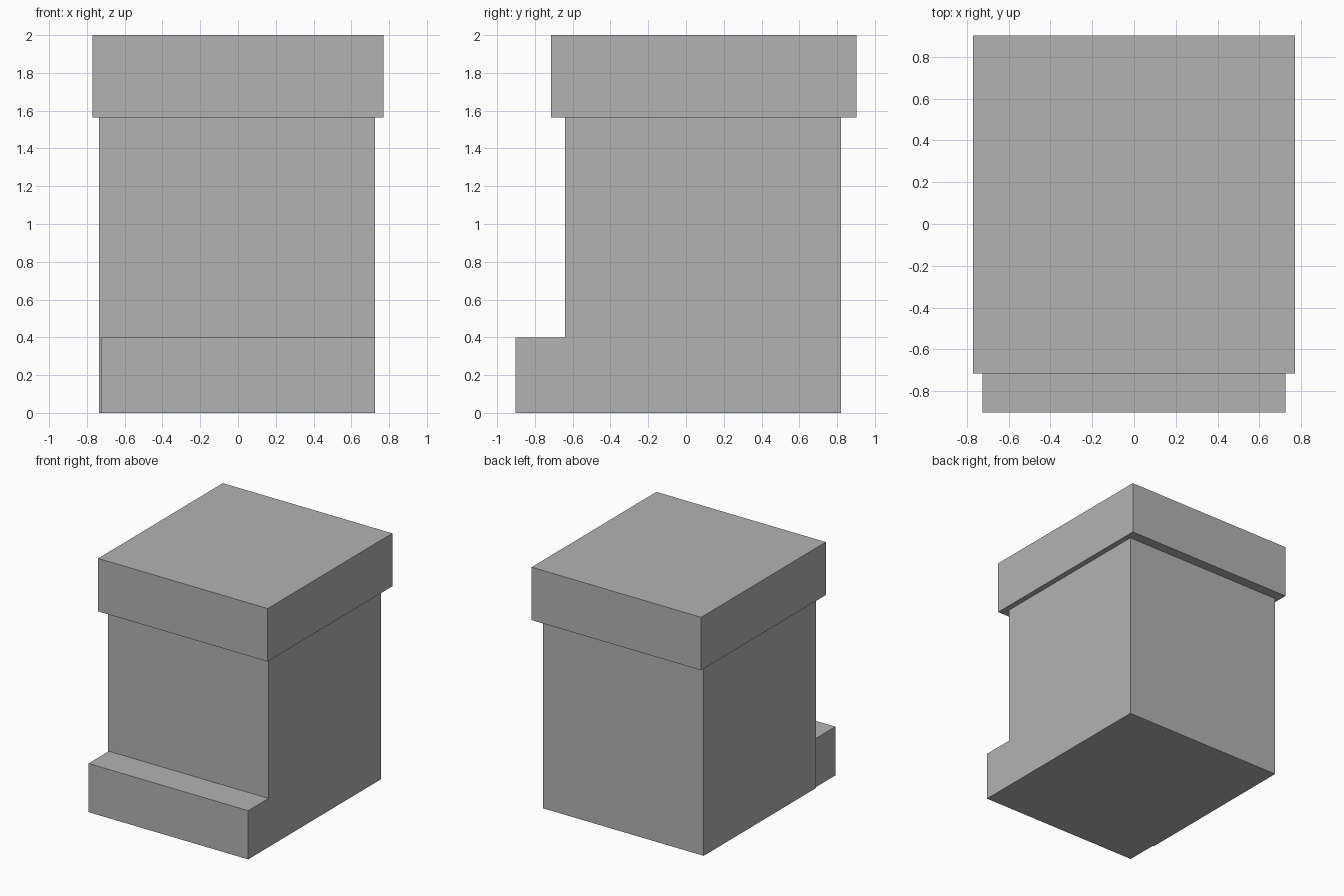
import bpy

# Remove the default cube
cube = bpy.data.objects.get("Cube")
if cube:
    bpy.data.objects.remove(cube, do_unlink=True)

# Single plain grey material
COLOUR = (0.45, 0.45, 0.45, 1.0)
grey = bpy.data.materials.new("plain_grey")
grey.use_nodes = True
grey.diffuse_color = COLOUR
grey.node_tree.nodes["Principled BSDF"].inputs["Base Color"].default_value = COLOUR


def box(name, low, high):
    """Add a box spanning two opposite corners."""
    centre = [(a + b) / 2 for a, b in zip(low, high)]
    size = [b - a for a, b in zip(low, high)]
    bpy.ops.mesh.primitive_cube_add(size=1, location=centre)
    obj = bpy.context.object
    obj.name = name
    obj.scale = size
    bpy.ops.object.transform_apply(location=False, rotation=False, scale=True)
    obj.data.materials.append(grey)
    return obj


# Main block, its overhanging cap and the low step at the front
box("body", (-0.735, -0.64, 0), (0.725, 0.82, 1.565))
box("cap", (-0.77, -0.715, 1.565), (0.77, 0.903, 2))
box("front_step", (-0.725, -0.903, 0), (0.725, -0.64, 0.40))
